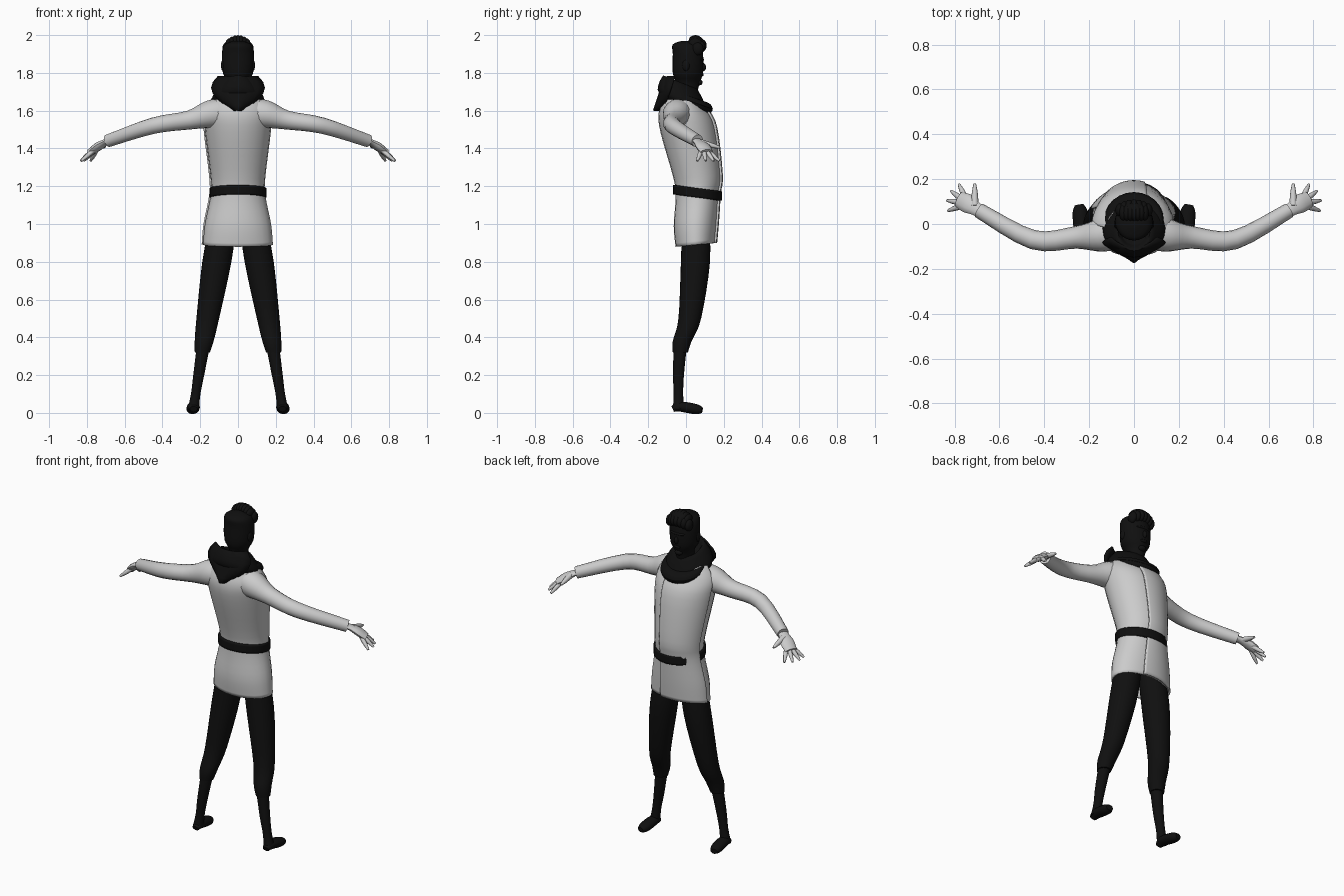
import bpy, bmesh, math
from mathutils import Vector

cube = bpy.data.objects.get("Cube")
if cube:
    bpy.data.objects.remove(cube)


def material(name, value):
    mat = bpy.data.materials.new(name)
    mat.use_nodes = True
    colour = (value, value, value, 1)
    mat.diffuse_color = colour
    mat.node_tree.nodes["Principled BSDF"].inputs["Base Color"].default_value = colour
    return mat


grey = material("light grey", 0.6)
black = material("soft black", 0.005)


def finish(bm, name, mat, thickness=0):
    bmesh.ops.recalc_face_normals(bm, faces=bm.faces)
    mesh = bpy.data.meshes.new(name)
    bm.to_mesh(mesh)
    bm.free()
    mesh.materials.append(mat)
    obj = bpy.data.objects.new(name, mesh)
    bpy.context.collection.objects.link(obj)
    bpy.ops.object.select_all(action="DESELECT")
    obj.select_set(True)
    bpy.context.view_layer.objects.active = obj
    bpy.ops.object.shade_smooth_by_angle(angle=math.radians(50))
    if thickness:
        solid = obj.modifiers.new("thickness", "SOLIDIFY")
        solid.thickness = thickness
        solid.offset = 0


def blend(keys, steps=4):
    """Smooth spline through a few key tuples."""
    padded = [keys[0], *keys, keys[-1]]
    result = []
    for before, start, end, after in zip(padded, padded[1:], padded[2:], padded[3:]):
        for step in range(steps):
            t = step / steps
            result.append([
                b + t * (c - a + t * (2 * a - 5 * b + 4 * c - d + t * (3 * (b - c) + d - a))) / 2
                for a, b, c, d in zip(before, start, end, after)])
    return result + [keys[-1]]


def skin(bm, loops, closed=True, caps=True):
    rows = [[bm.verts.new(point) for point in loop] for loop in loops]
    count = len(rows[0])
    for low, high in zip(rows, rows[1:]):
        for i in range(count if closed else count - 1):
            j = (i + 1) % count
            bm.faces.new((low[i], low[j], high[j], high[i]))
    if caps:
        bm.faces.new(rows[0])
        bm.faces.new(rows[-1])


def leg_x(side, z):
    return side * (0.24 - 0.16 * z)


def stack(name, mat, keys, side=0, slope=0, arc=None, grow=0, thickness=0):
    """Upright loft through keys of (height, y, half width, half depth)."""
    start, end = arc or (0, 360)
    count = 24
    angles = [math.radians(start + (end - start) * i / count) for i in range(count)]
    loops = [[(leg_x(side, z) + (wide + grow) * math.cos(a),
               y + (deep + grow) * math.sin(a),
               z + slope * deep * math.sin(a)) for a in angles]
             for z, y, wide, deep in blend(keys)]
    bm = bmesh.new()
    skin(bm, loops, closed=not arc, caps=not thickness)
    finish(bm, name, mat, thickness)


def tube(bm, keys, flat=1, count=12):
    """Round or flattened sweep through keys of (x, y, z, radius)."""
    path = blend(keys)
    points = [Vector(key[:3]) for key in path]
    loops = []
    for i, point in enumerate(points):
        along = points[min(i + 1, len(points) - 1)] - points[max(i - 1, 0)]
        across = along.cross(Vector((0, 0, 1))).normalized()
        up = across.cross(along.normalized()) * flat
        radius = path[i][3]
        turns = [math.tau * k / count for k in range(count)]
        loops.append([point + radius * (across * math.cos(a) + up * math.sin(a)) for a in turns])
    skin(bm, loops)


def ball(bm, centre, size):
    verts = bmesh.ops.create_uvsphere(bm, u_segments=16, v_segments=10, radius=1)["verts"]
    bmesh.ops.scale(bm, vec=size, verts=verts)
    bmesh.ops.translate(bm, vec=centre, verts=verts)


# Tunic, with a front panel that overlaps it
tunic = [(0.89, 0.05, 0.18, 0.1), (1, 0.05, 0.17, 0.11), (1.15, 0.06, 0.14, 0.11),
         (1.25, 0.06, 0.14, 0.12), (1.5, 0.01, 0.17, 0.14), (1.6, -0.02, 0.17, 0.12),
         (1.67, -0.03, 0.12, 0.08)]
stack("tunic", grey, tunic, slope=0.1, thickness=0.01)
stack("front_panel", grey, tunic, slope=0.1, arc=(72, 175), grow=0.01, thickness=0.01)

# Belt
stack("belt", black, [(1.14, 0.06, 0.14, 0.12), (1.19, 0.06, 0.14, 0.12)], slope=-0.14, thickness=0.02)

# Leaning scarf, its front roll and the kerchief point behind
stack("scarf", black, [(1.61, -0.01, 0.11, 0.1), (1.66, -0.02, 0.14, 0.13), (1.75, -0.03, 0.08, 0.09),
                       (1.72, -0.02, 0.06, 0.07)], slope=-0.4)
turns = [math.tau * k / 8 for k in range(9)]
stack("scarf_roll", black, [(1.65 + 0.03 * math.sin(a), 0.02 * math.cos(a), 0.11 + 0.02 * math.cos(a),
                             0.1 + 0.02 * math.cos(a)) for a in turns], slope=-0.35, thickness=0.005)
bm = bmesh.new()
across = [k / 4 for k in range(-4, 5)]
down = [k / 6 for k in range(7)]
skin(bm, [[((0.02 + 0.12 * math.sin(math.pi * (0.25 + 0.75 * d))) * u,
            -0.11 - 0.06 * d + 0.05 * u * u, 1.78 - 0.18 * d) for u in across] for d in down],
     closed=False, caps=False)
finish(bm, "scarf_point", black, 0.01)

# Head and neck
stack("head", black, [(1.64, 0, 0.05, 0.05), (1.74, 0.01, 0.05, 0.06), (1.8, 0.01, 0.08, 0.08),
                      (1.9, 0.01, 0.085, 0.08), (1.95, 0, 0.07, 0.07), (1.97, 0, 0.02, 0.02)])
bm = bmesh.new()
ball(bm, (0, 0.09, 1.83), (0.012, 0.016, 0.022))
ball(bm, (0, 0.08, 1.79), (0.024, 0.014, 0.01))
ball(bm, (0, 0.07, 1.75), (0.024, 0.018, 0.016))
ball(bm, (0, 0.08, 1.87), (0.05, 0.016, 0.01))
for side in (-1, 1):
    ball(bm, (side * 0.08, 0, 1.84), (0.01, 0.02, 0.03))
finish(bm, "face_features", black)

# Curled hair gathered above the forehead
bm = bmesh.new()
ball(bm, (0, 0.055, 1.95), (0.06, 0.045, 0.045))
for i in range(-3, 4):
    fall = 0.002 * i * i
    ball(bm, (i * 0.021, 0.08 - fall, 1.945 - fall), (0.02, 0.03, 0.034))
    ball(bm, (i * 0.016, 0.05, 1.972 - fall), (0.018, 0.036, 0.028))
finish(bm, "hair_roll", black)

for side, label in ((1, "left"), (-1, "right")):
    # Sleeve
    bm = bmesh.new()
    tube(bm, [(side * 0.06, -0.03, 1.59, 0.08), (side * 0.15, -0.05, 1.58, 0.074),
              (side * 0.26, -0.06, 1.55, 0.05), (side * 0.45, -0.07, 1.52, 0.043),
              (side * 0.69, 0.06, 1.44, 0.034)], count=16)
    finish(bm, label + "_sleeve", grey)

    # Palm, then fingers fanned out from its centre, then the thumb
    bm = bmesh.new()
    tube(bm, [(side * 0.66, 0.04, 1.45, 0.03), (side * 0.7, 0.065, 1.435, 0.03),
              (side * 0.74, 0.09, 1.41, 0.042), (side * 0.78, 0.11, 1.38, 0.036)], flat=0.5)
    for finger in range(4):
        angle = math.radians(65 - 28 * finger)
        tube(bm, [(side * (0.74 + reach * math.cos(angle)), 0.09 + reach * math.sin(angle),
                   1.41 - 0.8 * reach, radius)
                  for reach, radius in ((0.02, 0.012), (0.06, 0.012), (0.095, 0.006))], count=8)
    tube(bm, [(side * 0.71, 0.08 + reach, 1.43 - 0.25 * reach, radius)
              for reach, radius in ((0, 0.018), (0.06, 0.013), (0.1, 0.006))], count=8)
    finish(bm, label + "_hand", grey)

    # Trouser leg, shin and foot
    stack(label + "_trouser", black, [(z, y, r, r) for z, y, r in (
        (1.05, 0.05, 0.07), (0.8, 0.05, 0.077), (0.5, 0.02, 0.06), (0.38, -0.02, 0.05),
        (0.32, -0.03, 0.04))], side=side)
    stack(label + "_shin", black, [(z, y, r, r) for z, y, r in (
        (0.36, -0.03, 0.035), (0.2, -0.04, 0.029), (0.1, -0.04, 0.025), (0.02, -0.04, 0.03))], side=side)
    bm = bmesh.new()
    tube(bm, [(side * 0.235, -0.07, 0.02, 0.02), (side * 0.235, -0.03, 0.033, 0.033),
              (side * 0.24, 0.05, 0.02, 0.034), (side * 0.245, 0.085, 0.015, 0.02)], flat=0.8)
    finish(bm, label + "_foot", black)
